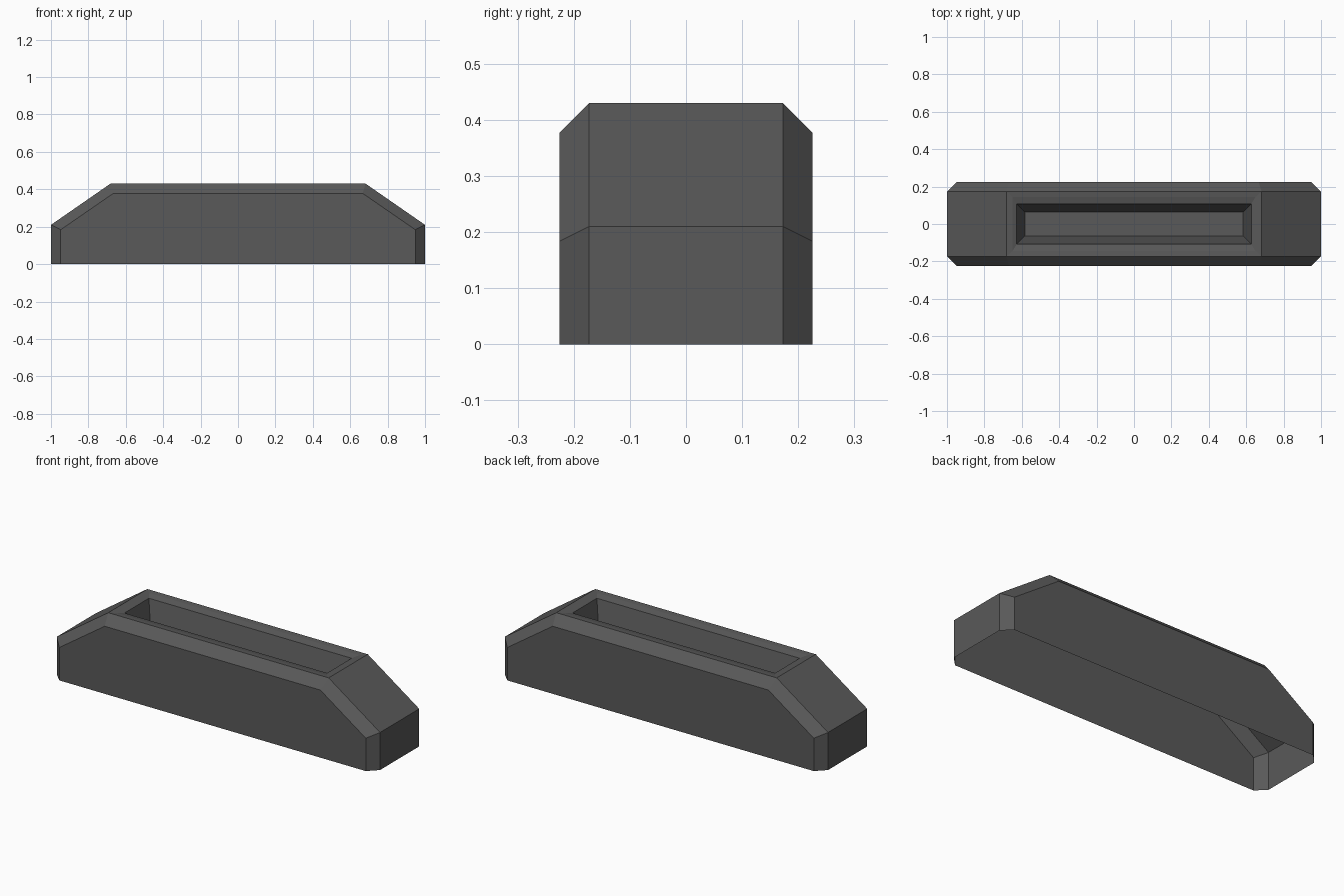
import bpy, bmesh

if "Cube" in bpy.data.objects:
    bpy.data.objects.remove(bpy.data.objects["Cube"])

mat = bpy.data.materials.new("dark grey")
mat.diffuse_color = (0.1, 0.1, 0.1, 1)
mat.use_nodes = True
mat.node_tree.nodes["Principled BSDF"].inputs["Base Color"].default_value = mat.diffuse_color

bm = bmesh.new()


def row(points, y):
    """Row of vertices along an x-z profile at depth y."""
    return [bm.verts.new((x, y, z)) for x, z in points]


def mirrored(half):
    return half + [(-x, z) for x, z in reversed(half)]


def ring(x, y, z):
    """Rectangular loop, ordered counter-clockwise from front left."""
    return [bm.verts.new((sx * x, sy * y, z))
            for sx, sy in ((-1, -1), (1, -1), (1, 1), (-1, 1))]


# Outer shell: flat sides, chamfered borders and sloped ends, open underneath
side = mirrored([(-0.948, 0), (-0.948, 0.184), (-0.667, 0.378)])
crest = mirrored([(-1, 0), (-1, 0.21), (-0.682, 0.43)])
rows = [row(side, -0.225), row(crest, -0.173), row(crest, 0.173), row(side, 0.225)]
bm.faces.new(rows[0])
bm.faces.new(rows[3])
for k, (a, b) in enumerate(zip(rows, rows[1:])):
    for i in range(5):
        if k == 1 and i == 2:
            continue  # the top is filled by the recess loops
        bm.faces.new((a[i], a[i + 1], b[i + 1], b[i]))

# Top rim dipping gently into a tapered recess with a floor
loops = [[rows[1][2], rows[1][3], rows[2][3], rows[2][2]],
         ring(0.65, 0.145, 0.427), ring(0.627, 0.108, 0.418), ring(0.583, 0.064, 0.24)]
for a, b in zip(loops, loops[1:]):
    for i in range(4):
        j = (i + 1) % 4
        bm.faces.new((a[i], a[j], b[j], b[i]))
bm.faces.new(loops[-1])

bmesh.ops.recalc_face_normals(bm, faces=bm.faces)
# Make sure the recess floor (and so the whole shell) faces outward
bm.normal_update()
floor = min((f for f in bm.faces), key=lambda f: f.calc_center_median().xy.length
            + abs(f.calc_center_median().z - 0.24))
if floor.normal.z < 0:
    bmesh.ops.reverse_faces(bm, faces=bm.faces)

mesh = bpy.data.meshes.new("recessed_block")
bm.to_mesh(mesh)
bm.free()
mesh.materials.append(mat)
bpy.context.collection.objects.link(bpy.data.objects.new("recessed_block", mesh))
